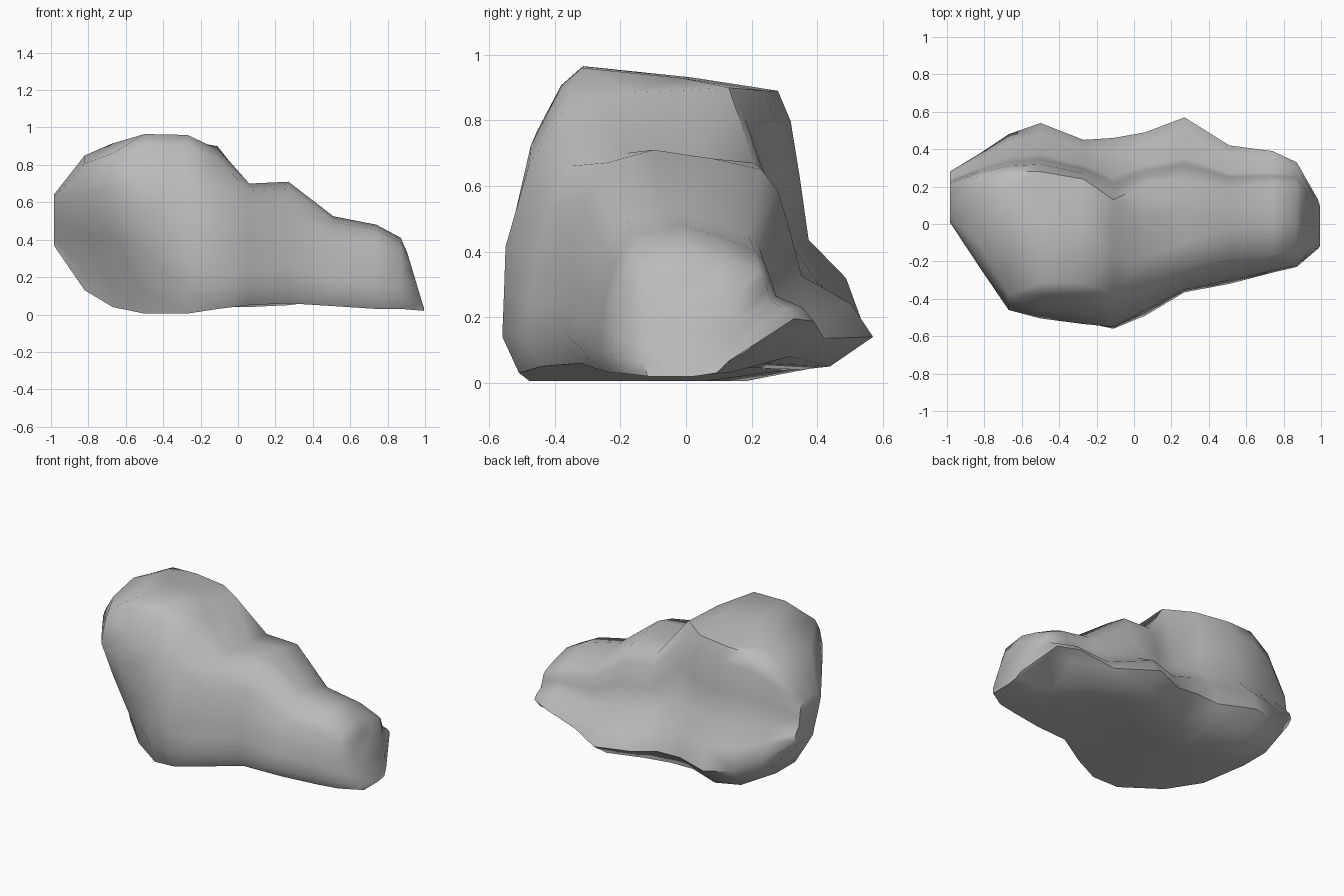
import bpy
import bmesh
from math import radians

default_cube = bpy.data.objects.get("Cube")
if default_cube:
    bpy.data.objects.remove(default_cube, do_unlink=True)

# Stone material
stone = bpy.data.materials.new("stone grey")
stone.use_nodes = True
stone_colour = (0.5, 0.5, 0.5, 1)
stone.diffuse_color = stone_colour
stone.node_tree.nodes["Principled BSDF"].inputs["Base Color"].default_value = stone_colour

# Slices of the boulder along its length:
# x, base height, crest height, front foot, front bulge, bulge position, back foot,
# front shoulder, back shoulder, back shoulder height, back base height, crest position
slices = [
    (-.985, .37, .64, .08, .01, .8, .28, .04, .21, .61, .37, .4),
    (-.82, .13, .85, .02, -.24, .7, .38, -.12, .26, .80, .17, .55),
    (-.67, .04, .915, -.19, -.46, .72, .48, -.38, .28, .885, .07, .7),
    (-.50, .005, .965, -.36, -.505, .57, .54, -.38, .28, .89, .05, .1),
    (-.27, .005, .96, -.525, -.535, .47, .45, -.38, .24, .89, .04, .1),
    (-.11, .03, .885, -.56, -.55, .45, .46, -.37, .13, .90, .04, .4),
    (.06, .05, .70, -.49, -.46, .47, .49, -.35, .21, .67, .04, .3),
    (.27, .06, .71, -.365, -.35, .47, .57, -.24, .23, .65, .05, .3),
    (.51, .045, .525, -.32, -.30, .47, .42, -.18, .19, .45, .08, .4),
    (.74, .03, .48, -.26, -.25, .47, .39, -.16, .21, .40, .15, .4),
    (.87, .03, .41, -.23, -.22, .47, .33, -.15, .22, .34, .17, .4),
    (.995, .02, .33, -.13, -.13, .47, .13, -.12, .16, .27, .03, .4),
]


def mix(a, b, t):
    return a + (b - a) * t


def cross_section(base, crest, foot, bulge, bulge_at, back,
                  front_top, back_top, shoulder, back_base, crest_at):
    """Outline of one slice, running from the front foot over the crest to the back."""
    rise = crest - base
    drop = shoulder - back_base
    crest_y = mix(front_top, back_top, crest_at)
    return [
        (mix(foot, back, .05), base),
        (foot, base + rise * .13),
        (mix(foot, bulge, .55), base + rise * mix(.13, bulge_at, .5)),
        (bulge, base + rise * bulge_at),
        (mix(bulge, front_top, .4), base + rise * mix(bulge_at, .94, .6)),
        (front_top, base + rise * .94),
        (crest_y, crest),
        (mix(crest_y, back_top, .55), mix(crest, shoulder, .45)),
        (back_top, shoulder),
        (mix(back_top, back, .15), back_base + drop * .89),
        (mix(back_top, back, .26), back_base + drop * .68),
        (mix(back_top, back, .36), back_base + drop * .46),
        (mix(back_top, back, .8), back_base + drop * .32),
        (back, back_base + drop * .15),
        (mix(back, foot, .14), back_base),
        (mix(foot, back, .6), base),
    ]


# Boulder lofted through the slices
bm = bmesh.new()
rings = []
for x, *shape in slices:
    outline = cross_section(*shape)
    rings.append([bm.verts.new((x, y, z)) for y, z in outline])

# The low end leans back towards the boulder
for vert in rings[-1]:
    vert.co.x -= max(0, vert.co.z - .03) * .3

for ring, following in zip(rings, rings[1:]):
    for i in range(len(ring)):
        j = (i + 1) % len(ring)
        bm.faces.new((ring[i], ring[j], following[j], following[i]))
bm.faces.new(rings[0])
bm.faces.new(reversed(rings[-1]))

bmesh.ops.recalc_face_normals(bm, faces=bm.faces)
bmesh.ops.triangulate(bm, faces=bm.faces, quad_method="SHORT_EDGE")

mesh = bpy.data.meshes.new("boulder")
bm.to_mesh(mesh)
bm.free()
mesh.materials.append(stone)
boulder = bpy.data.objects.new("boulder", mesh)
bpy.context.collection.objects.link(boulder)

# Soft shading with crisp edges around the underside
bpy.ops.object.select_all(action="DESELECT")
boulder.select_set(True)
bpy.context.view_layer.objects.active = boulder
bpy.ops.object.shade_smooth_by_angle(angle=radians(55))
